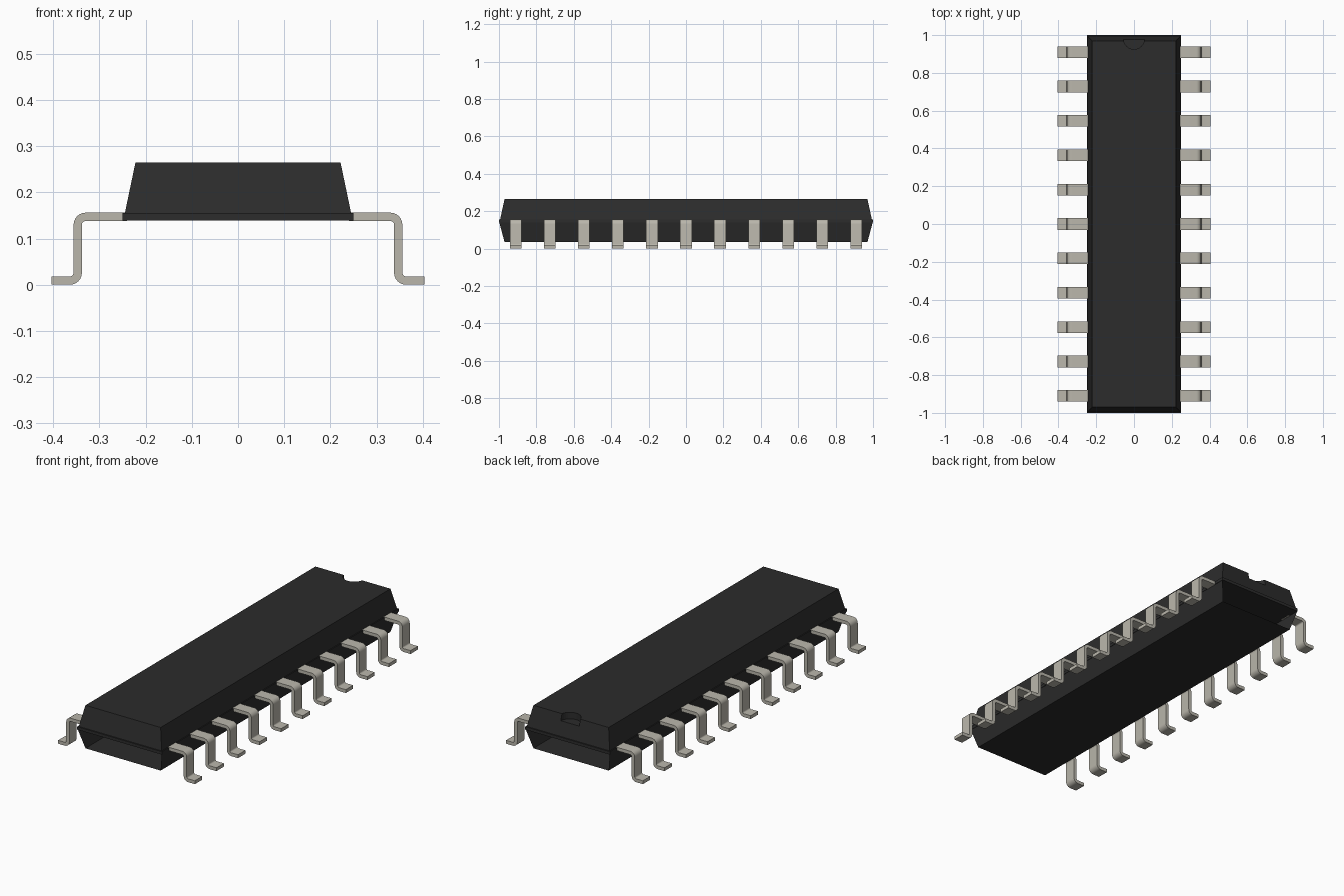
import bpy, bmesh
from math import sin, cos, radians
from mathutils import Vector

cube = bpy.data.objects.get("Cube")
if cube:
    bpy.data.objects.remove(cube, do_unlink=True)


def material(name, rgb):
    m = bpy.data.materials.new(name)
    m.use_nodes = True
    m.diffuse_color = (*rgb, 1)
    bsdf = next(n for n in m.node_tree.nodes if n.type == 'BSDF_PRINCIPLED')
    bsdf.inputs["Base Color"].default_value = (*rgb, 1)
    return m


black = material("black plastic", (0.025, 0.025, 0.025))
metal = material("tinned metal", (0.49, 0.47, 0.41))


def finish(name, bm, mat):
    bmesh.ops.recalc_face_normals(bm, faces=bm.faces)
    mesh = bpy.data.meshes.new(name)
    bm.to_mesh(mesh)
    bm.free()
    mesh.materials.append(mat)
    ob = bpy.data.objects.new(name, mesh)
    bpy.context.collection.objects.link(ob)
    return ob


def frustum(name, low, high, open_ends=False):
    """Tapered block between two rectangles given as (half x, half y, z)."""
    bm = bmesh.new()
    rings = [[bm.verts.new((sx * hx, sy * hy, z))
              for sx, sy in ((-1, -1), (1, -1), (1, 1), (-1, 1))]
             for hx, hy, z in (low, high)]
    bottom, top = rings
    bm.faces.new(bottom[::-1])
    for i in range(4):
        if open_ends and i % 2 == 0:
            continue
        j = (i + 1) % 4
        bm.faces.new((bottom[i], bottom[j], top[j], top[i]))
    if not open_ends:
        bm.faces.new(top)
    return finish(name, bm, black)


# Body: tapered lid, thin parting rim, and lower tray open at both ends
lid = frustum("upper_body", (0.245, 0.994, 0.155), (0.222, 0.97, 0.265))
frustum("parting_rim", (0.25, 1.0, 0.139), (0.25, 1.0, 0.155))
frustum("lower_body", (0.222, 0.97, 0.035), (0.248, 0.998, 0.139), open_ends=True)

# Half-round orientation notch at the back of the lid
bpy.ops.mesh.primitive_cylinder_add(vertices=32, radius=0.055, depth=0.07,
                                    location=(0, 0.98, 0.265))
cutter = bpy.context.object
cutter.hide_render = True
cutter.data.materials.append(black)
cut = lid.modifiers.new("notch", 'BOOLEAN')
cut.operation = 'DIFFERENCE'
cut.solver = 'EXACT'
cut.object = cutter
bpy.context.view_layer.objects.active = lid
bpy.ops.object.modifier_apply(modifier=cut.name)
bpy.data.objects.remove(cutter, do_unlink=True)

# Pin centre line: straight runs joined by two rounded bends
T, R, WIDTH = 0.018, 0.017, 0.062
X_IN, X_LEG, X_OUT = 0.24, 0.347, 0.404
Z_TOP, Z_FOOT = 0.147, T / 2
STEPS = 6


def arc(cx, cz, start, sweep):
    pts = []
    for i in range(STEPS + 1):
        a = radians(start + sweep * i / STEPS)
        pts.append((Vector((cx, cz)), Vector((cos(a), sin(a)))))
    return pts


def pin_profile():
    upper, lower = [], []
    up = Vector((0, 1))
    h = T / 2
    upper.append(Vector((X_IN, Z_TOP)) + up * h)
    lower.append(Vector((X_IN, Z_TOP)) - up * h)
    for c, d in arc(X_LEG - R, Z_TOP - R, 90, -90):
        upper.append(c + d * (R + h))
        lower.append(c + d * (R - h))
    for c, d in arc(X_LEG + R, Z_FOOT + R, 180, 90):
        upper.append(c + d * (R - h))
        lower.append(c + d * (R + h))
    upper.append(Vector((X_OUT, Z_FOOT)) + up * h)
    lower.append(Vector((X_OUT, Z_FOOT)) - up * h)
    return upper, lower


def make_pin(name, side, y):
    upper, lower = pin_profile()
    bm = bmesh.new()
    rows = [[[bm.verts.new((side * p.x, y + s * WIDTH / 2, p.y)) for p in line]
             for line in (upper, lower)] for s in (-1, 1)]
    (u0, l0), (u1, l1) = rows
    for i in range(len(upper) - 1):
        for a, b in ((u0, u1), (l0, l1), (u0, l0), (u1, l1)):
            bm.faces.new((a[i], a[i + 1], b[i + 1], b[i]))
    for i in (0, -1):
        bm.faces.new((u0[i], u1[i], l1[i], l0[i]))
    return finish(name, bm, metal)


# Eleven pins along each side
pins = [make_pin(f"{label}_pin_{i + 1}", side, (i - 5) * 0.182)
        for label, side in (("left", 1), ("right", -1)) for i in range(11)]

bpy.ops.object.select_all(action='DESELECT')
for p in pins:
    p.select_set(True)
bpy.context.view_layer.objects.active = pins[0]
bpy.ops.object.shade_smooth_by_angle(angle=radians(30))
